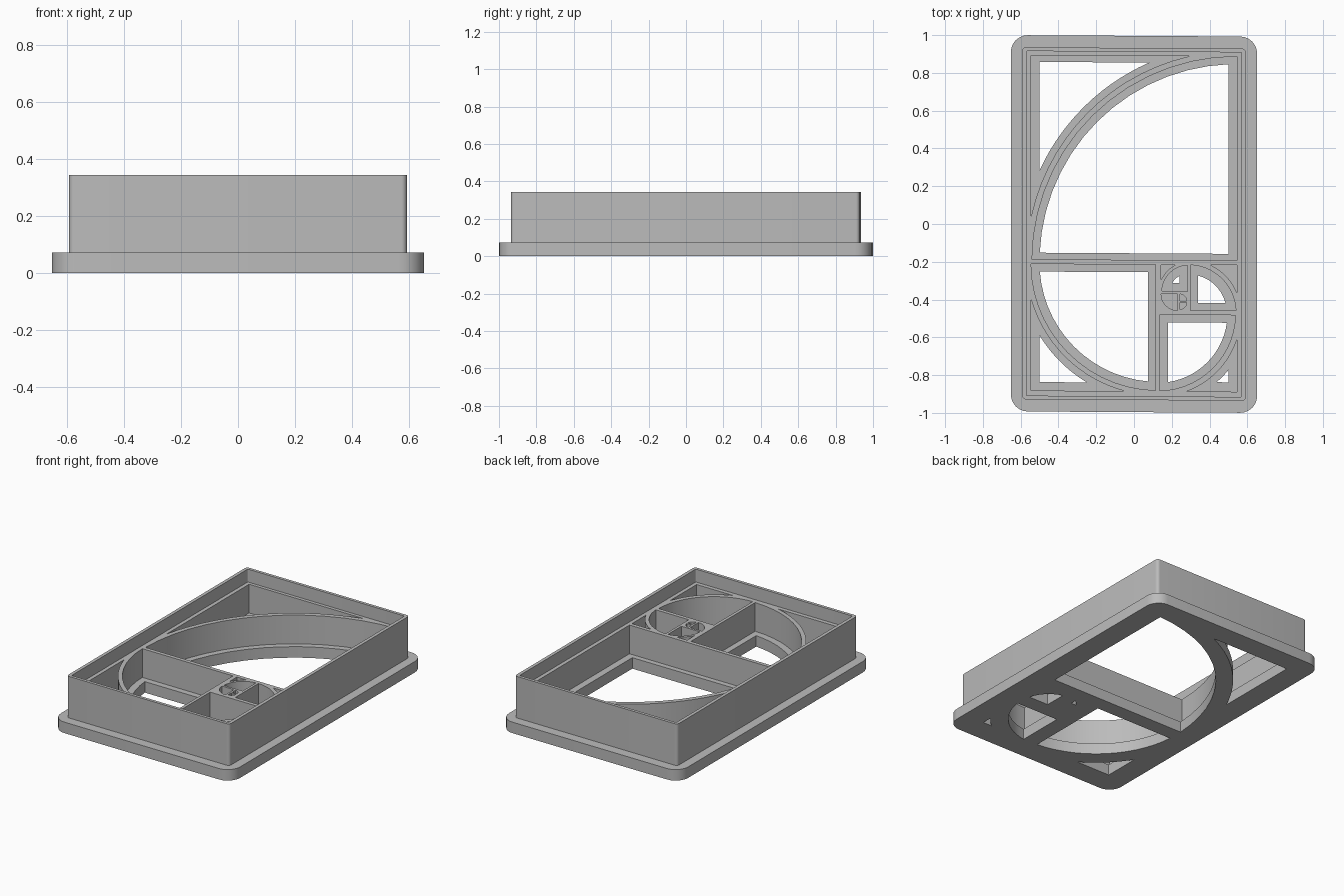
import bpy
import bmesh
from math import acos, asin, cos, sin, pi, radians

if "Cube" in bpy.data.objects:
    bpy.data.objects.remove(bpy.data.objects["Cube"], do_unlink=True)

grey = bpy.data.materials.new("plain grey")
grey.use_nodes = True
grey.diffuse_color = (0.5, 0.5, 0.5, 1)
grey.node_tree.nodes["Principled BSDF"].inputs["Base Color"].default_value = (0.5, 0.5, 0.5, 1)

PLATE_TOP, LEDGE_TOP, RIM_TOP = 0.072, 0.26, 0.344


def arc(c, quad, r, start, end, steps=14):
    """Points on an arc, mirrored into the quadrant given by two signs."""
    angles = [start + (end - start) * i / steps for i in range(steps + 1)]
    return [(c[0] + quad[0] * r * cos(t), c[1] + quad[1] * r * sin(t)) for t in angles]


def inner_cell(c, quad, r, a, b):
    """Quarter-disc opening, set in from its two straight walls by a and b."""
    corner = (c[0] + quad[0] * a, c[1] + quad[1] * b)
    return [corner] + arc(c, quad, r, asin(b / r), acos(a / r))


def corner_cell(c, quad, r, x, y):
    """Opening between the outside of an arc and the corner of its square."""
    corner = (c[0] + quad[0] * x, c[1] + quad[1] * y)
    return [corner] + arc(c, quad, r, acos(x / r), asin(y / r))


def rounded_rectangle(x, y, r):
    points = []
    for quad in ((1, 1), (-1, 1), (-1, -1), (1, -1)):
        c = (quad[0] * (x - r), quad[1] * (y - r))
        turn = arc(c, quad, r, 0, pi / 2, 6)
        points += turn if quad[0] == quad[1] else turn[::-1]
    return points


def slab(name, outlines, bottom, top):
    """Extrude an outline with holes into a solid between two heights."""
    curve = bpy.data.curves.new(name, "CURVE")
    curve.dimensions = "2D"
    curve.fill_mode = "BOTH"
    curve.extrude = (top - bottom) / 2
    for outline in outlines:
        spline = curve.splines.new("POLY")
        spline.points.add(len(outline) - 1)
        for point, (x, y) in zip(spline.points, outline):
            point.co = (x, y - 0.006 * x, 0, 1)  # slight skew
        spline.use_cyclic_u = True
    obj = bpy.data.objects.new(name, curve)
    bpy.context.collection.objects.link(obj)
    obj.location.z = (top + bottom) / 2
    bpy.ops.object.select_all(action="DESELECT")
    obj.select_set(True)
    bpy.context.view_layer.objects.active = obj
    bpy.ops.object.convert(target="MESH")
    obj = bpy.context.object
    bm = bmesh.new()
    bm.from_mesh(obj.data)
    bmesh.ops.remove_doubles(bm, verts=bm.verts, dist=0.0002)
    bmesh.ops.recalc_face_normals(bm, faces=bm.faces)
    bm.to_mesh(obj.data)
    bm.free()
    obj.data.materials.clear()
    obj.data.materials.append(grey)
    bpy.ops.object.shade_smooth_by_angle(angle=radians(25))


# Spiral squares: centre, quadrant, then (radius, x, y) of the
# wall cells and plate holes on each side of the arc
squares = [
    ((0.55, -0.2), (-1, 1), (1.09, 0.005, 0.01), (1.12, 1.095, 1.09),
     (1.05, 0.05, 0.045), (1.155, 1.05, 1.055)),
    ((0.125, -0.21), (-1, -1), (0.67, 0.01, 0.005), (0.697, 0.67, 0.675),
     (0.625, 0.05, 0.045), (0.733, 0.625, 0.63)),
    ((0.125, -0.47), (1, -1), (0.412, 0.01, 0.01), (0.442, 0.42, 0.415),
     (0.37, 0.055, 0.05), (0.48, 0.375, 0.365)),
    ((0.29, -0.465), (1, 1), (0.25, 0.01, 0.01), (0.275, 0.255, 0.25),
     (0.2, 0.05, 0.05), None),
    ((0.29, -0.36), (-1, 1), (0.143, 0.007, 0.005), (0.16, 0.147, 0.145),
     (0.1, 0.05, 0.05), None),
    # Tiny squares at the spiral's heart
    ((0.23, -0.37), (-1, -1), (0.086, 0, 0), None, None, None),
    ((0.243, -0.405), (1, 1), (0.035, 0, 0), None, None, None),
    ((0.243, -0.415), (1, -1), (0.035, 0, 0), None, None, None),
]
cells, holes = [], []
for c, quad, cell, corner, hole, corner_hole in squares:
    for group, inner, outer in ((cells, cell, corner), (holes, hole, corner_hole)):
        if inner:
            group.append(inner_cell(c, quad, *inner))
        if outer:
            group.append(corner_cell(c, quad, *outer))

# Flanged plate, lower spiral walls and tall outer rim
wall_line = rounded_rectangle(0.57, 0.912, 0.006)
slab("base_plate", [rounded_rectangle(0.652, 0.996, 0.09)] + holes, 0, PLATE_TOP)
slab("spiral_walls", [wall_line] + cells, PLATE_TOP, LEDGE_TOP)
slab("outer_rim", [rounded_rectangle(0.592, 0.932, 0.02), wall_line], PLATE_TOP, RIM_TOP)
